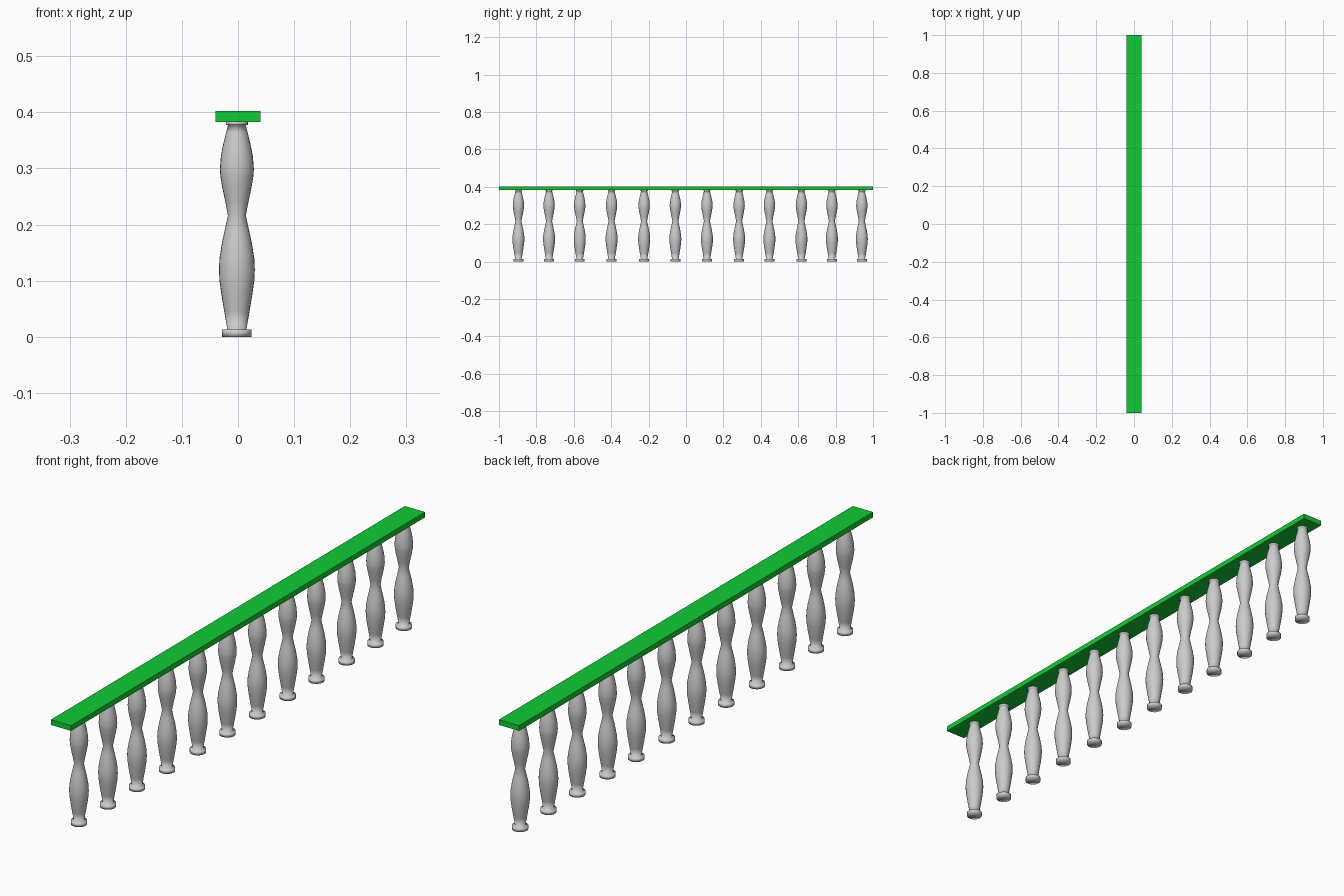
import bpy, bmesh, math

if "Cube" in bpy.data.objects:
    bpy.data.objects.remove(bpy.data.objects["Cube"])

SIDES = 24
# Turned profile of one baluster: (radius, height)
PROFILE = [(0.0265, 0.0), (0.0265, 0.013), (0.017, 0.013), (0.0225, 0.045),
           (0.0275, 0.075), (0.031, 0.1), (0.032, 0.12), (0.031, 0.14),
           (0.0265, 0.168), (0.021, 0.193), (0.016, 0.216), (0.0205, 0.24),
           (0.026, 0.266), (0.0295, 0.287), (0.0303, 0.299), (0.0285, 0.322),
           (0.024, 0.345), (0.0195, 0.363), (0.016, 0.377), (0.0195, 0.377),
           (0.0195, 0.384)]
Y_POSITIONS = [-0.896, -0.732, -0.568, -0.398, -0.224, -0.057,
               0.112, 0.284, 0.446, 0.617, 0.780, 0.940]


def lathe(name, profile):
    bm = bmesh.new()
    rings = [[bm.verts.new((r * math.cos(2 * math.pi * i / SIDES),
                            r * math.sin(2 * math.pi * i / SIDES), z))
              for i in range(SIDES)] for r, z in profile]
    for a, b in zip(rings, rings[1:]):
        for i in range(SIDES):
            j = (i + 1) % SIDES
            bm.faces.new((a[i], a[j], b[j], b[i]))
    bm.faces.new(rings[0][::-1])
    bm.faces.new(rings[-1])
    # Smooth sides, crisp collars and waist
    for f in bm.faces:
        f.smooth = True
    for e in bm.edges:
        e.smooth = e.calc_face_angle(0) < math.radians(30)
    mesh = bpy.data.meshes.new(name)
    bm.to_mesh(mesh)
    bm.free()
    return mesh


# Row of balusters sharing one mesh
baluster_mesh = lathe("baluster", PROFILE)
for n, y in enumerate(Y_POSITIONS, 1):
    baluster = bpy.data.objects.new(f"baluster_{n:02d}", baluster_mesh)
    baluster.location = (-0.002, y, 0)
    bpy.context.collection.objects.link(baluster)

# Green handrail
bpy.ops.mesh.primitive_cube_add(size=1, location=(0, 0, 0.3925))
rail = bpy.context.object
rail.name = "handrail"
rail.scale = (0.08, 2.0, 0.019)
bpy.ops.object.transform_apply(location=False, rotation=False, scale=True)
green = bpy.data.materials.new("rail_green")
green.diffuse_color = (0.005, 0.6, 0.035, 1)
green.use_nodes = True
green.node_tree.nodes["Principled BSDF"].inputs["Base Color"].default_value = green.diffuse_color
rail.data.materials.append(green)
